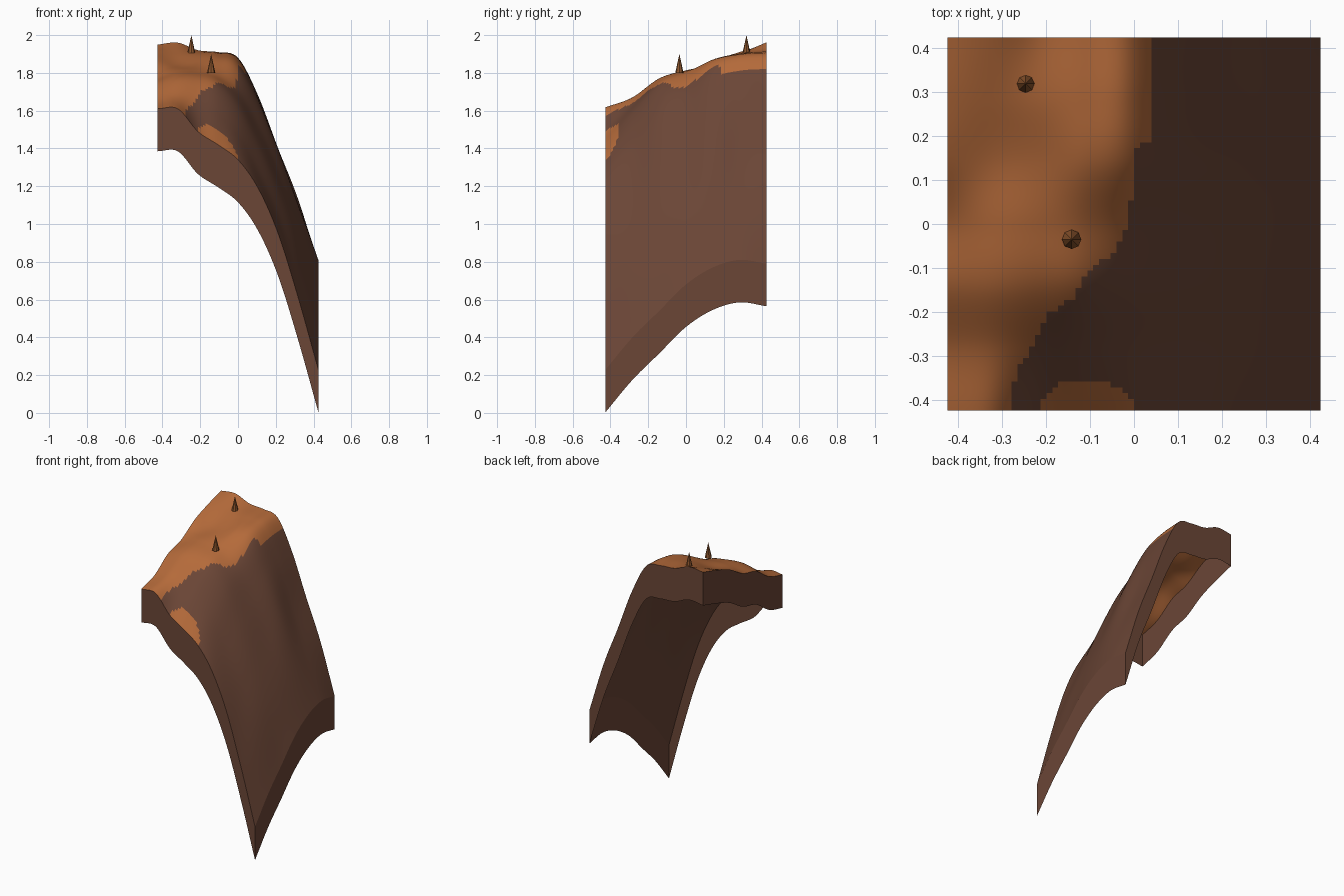
import bpy
import math

cube = bpy.data.objects.get("Cube")
if cube:
    bpy.data.objects.remove(cube)

HALF = 0.425
CELLS = 64
SKIRT = 0.225

# Terrain heights in hundredths: rows run front to back, columns run along x
HEIGHTS = [
    [161, 161, 149, 142, 134, 119, 95, 61, 23],
    [165, 167, 163, 158, 147, 128, 105, 77, 40],
    [174, 177, 176, 173, 162, 142, 118, 90, 54],
    [178, 181, 181, 179, 171, 152, 128, 101, 68],
    [186, 184, 185, 187, 183, 164, 139, 109, 77],
    [191, 190, 190, 190, 187, 167, 138, 111, 81],
    [195, 196, 192, 191, 188, 168, 140, 113, 79],
]
# Edge between soil and rock as (y, x)
BORDER = [(-0.43, -0.28), (-0.33, -0.27), (-0.28, -0.23), (-0.21, -0.2),
          (-0.17, -0.14), (-0.1, -0.1), (-0.07, -0.05), (0, -0.01),
          (0.17, 0), (0.19, 0.035), (0.43, 0.035)]


def make_material(name, color):
    mat = bpy.data.materials.new(name)
    mat.use_nodes = True
    rgba = (*color, 1)
    mat.diffuse_color = rgba
    mat.node_tree.nodes["Principled BSDF"].inputs["Base Color"].default_value = rgba
    return mat


def spline(values, t):
    """Smooth curve through evenly spaced values, t from 0 to 1."""
    last = len(values) - 1
    i = min(int(t * last), last - 1)
    f = t * last - i
    b, c = values[i], values[i + 1]
    a = values[i - 1] if i > 0 else 2 * b - c
    d = values[i + 2] if i + 2 <= last else 2 * c - b
    return b + f / 2 * (c - a + f * (2 * a - 5 * b + 4 * c - d + f * (3 * (b - c) + d - a)))


def height(x, y):
    u, v = ((k + HALF) / (2 * HALF) for k in (x, y))
    return spline([spline(row, u) for row in HEIGHTS], v) / 100


def is_soil(x, y):
    # Small ledge of soil at the front edge
    inset = max(0, y + 0.4)
    if y < -0.352 and -0.212 + inset < x < -inset * 1.5:
        return True
    for (y0, x0), (y1, x1) in zip(BORDER, BORDER[1:]):
        if y0 <= y <= y1:
            return x < x0 + (x1 - x0) * (y - y0) / (y1 - y0)
    return False


def make_object(name, verts, faces, mats):
    mesh = bpy.data.meshes.new(name)
    mesh.from_pydata(verts, [], faces)
    for mat in mats:
        mesh.materials.append(mat)
    obj = bpy.data.objects.new(name, mesh)
    bpy.context.collection.objects.link(obj)
    return obj


def smooth(obj):
    bpy.ops.object.select_all(action="DESELECT")
    obj.select_set(True)
    bpy.context.view_layer.objects.active = obj
    bpy.ops.object.shade_smooth_by_angle(angle=math.radians(40))


soil = make_material("orange soil", (0.456, 0.144, 0.042))
rock = make_material("brown rock", (0.147, 0.061, 0.037))
spike = make_material("spike brown", (0.26, 0.09, 0.026))

# Terrain surface, coloured by the border rule
steps = [-HALF + 2 * HALF * i / CELLS for i in range(CELLS + 1)]
row = CELLS + 1
verts = [(x, y, height(x, y)) for y in steps for x in steps]
faces = [(k, k + 1, k + row + 1, k + row)
         for j in range(CELLS) for k in range(j * row, j * row + CELLS)]
terrain = make_object("terrain_surface", verts, faces, [soil, rock])
for face in terrain.data.polygons:
    face.material_index = 0 if is_soil(face.center.x, face.center.y) else 1
smooth(terrain)

# Skirt hanging from the four edges, open underneath
rim = ([(x, -HALF) for x in steps[:-1]] + [(HALF, y) for y in steps[:-1]]
       + [(-x, HALF) for x in steps[:-1]] + [(-HALF, -y) for y in steps[:-1]])
count = len(rim)
verts = [(x, y, height(x, y) - drop) for drop in (0, SKIRT) for x, y in rim]
faces = [(i, i + count, (i + 1) % count + count, (i + 1) % count) for i in range(count)]
smooth(make_object("terrain_skirt", verts, faces, [rock]))

# Small pointed spikes
for name, x, y, tip in (("back_spike", -0.247, 0.32, 2.0), ("front_spike", -0.142, -0.035, 1.9)):
    bpy.ops.mesh.primitive_cone_add(vertices=8, radius1=0.022, radius2=0, depth=0.1,
                                    location=(x, y, tip - 0.05))
    cone = bpy.context.object
    cone.name = name
    cone.data.materials.append(spike)
